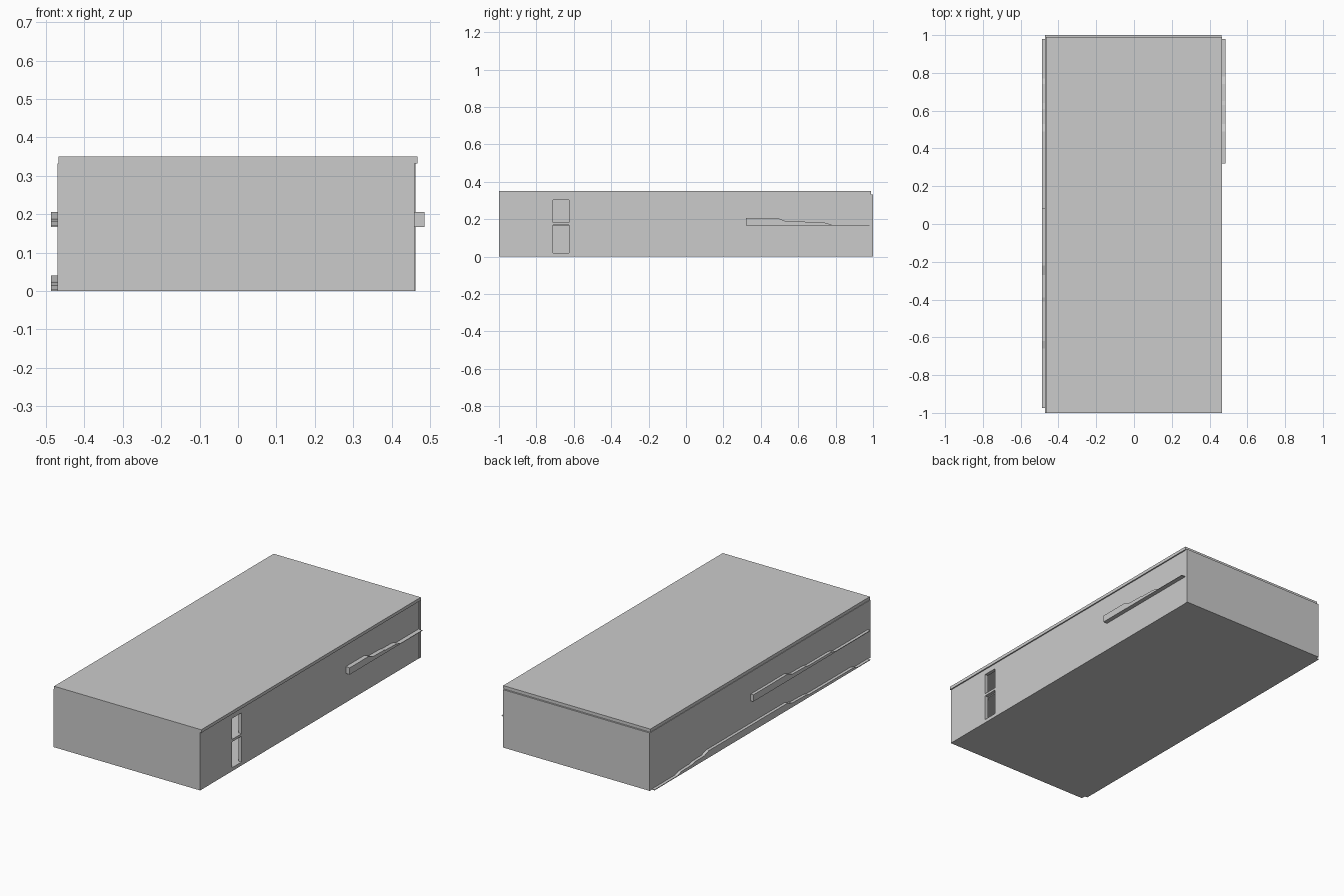
import bpy, bmesh

if "Cube" in bpy.data.objects:
    bpy.data.objects.remove(bpy.data.objects["Cube"])

T = 0.02  # wall thickness


def box(name, x0, x1, y0, y1, z0, z1):
    bm = bmesh.new()
    bmesh.ops.create_cube(bm, size=1)
    for v in bm.verts:
        v.co.x = x0 if v.co.x < 0 else x1
        v.co.y = y0 if v.co.y < 0 else y1
        v.co.z = z0 if v.co.z < 0 else z1
    return finish(name, bm)


def finish(name, bm):
    bmesh.ops.recalc_face_normals(bm, faces=bm.faces)
    me = bpy.data.meshes.new(name)
    bm.to_mesh(me)
    bm.free()
    ob = bpy.data.objects.new(name, me)
    bpy.context.collection.objects.link(ob)
    return ob


def ledge(name, x0, x1, profile):
    """Extrude a (y, z) outline along x."""
    bm = bmesh.new()
    face = bm.faces.new([bm.verts.new((x0, y, z)) for y, z in profile])
    ext = bmesh.ops.extrude_face_region(bm, geom=[face])
    for v in ext["geom"]:
        if isinstance(v, bmesh.types.BMVert):
            v.co.x = x1
    return finish(name, bm)


# Floor slabs and roof
box("ground_floor", -0.47, 0.46, -1, 0.985, 0, T)
box("upper_floor", -0.47 + T, 0.46 - T, -1 + T, 0.98, 0.163, 0.182)
box("roof", -0.467, 0.467, -1, 0.99, 0.332, 0.35)

# Outer walls
box("front_wall", -0.47, 0.46, -1, -1 + T, T, 0.332)
box("back_wall", -0.47, 0.462, 0.98, 1, 0, 0.332)
box("left_wall", -0.47, -0.47 + T, -1 + T, 0.98, T, 0.332)
right_wall = box("right_wall", 0.46 - T, 0.46, -1 + T, 0.98, T, 0.332)

# Two stacked openings in the right wall
for i, (z0, z1) in enumerate([(0.02, 0.168), (0.182, 0.302)]):
    cutter = box(f"opening_cutter_{i}", 0.40, 0.50, -0.71, -0.625, z0 - (0.005 if i == 0 else 0), z1)
    cutter.hide_render = True
    cutter.hide_viewport = True
    mod = right_wall.modifiers.new("opening", "BOOLEAN")
    mod.operation = "DIFFERENCE"
    mod.solver = "EXACT"
    mod.object = cutter

# Stepped ledge on the right side
ledge("right_ledge", 0.455, 0.485, [
    (0.32, 0.167), (0.32, 0.206), (0.49, 0.206), (0.53, 0.19), (0.63, 0.188),
    (0.65, 0.184), (0.74, 0.182), (0.78, 0.17), (0.98, 0.17), (0.98, 0.167)])

# Stepped ledges on the left side
ledge("left_upper_ledge", -0.487, -0.465, [
    (0.085, 0.167), (0.085, 0.206), (-0.22, 0.206), (-0.27, 0.19), (-0.39, 0.188),
    (-0.41, 0.183), (-0.62, 0.182), (-0.66, 0.171), (-0.975, 0.171), (-0.975, 0.167)])
ledge("left_lower_ledge", -0.487, -0.465, [
    (0.98, 0), (0.98, 0.004), (0.77, 0.004), (0.74, 0.015), (0.64, 0.018),
    (0.61, 0.024), (0.53, 0.026), (0.49, 0.04), (-0.22, 0.04), (-0.27, 0.025),
    (-0.39, 0.022), (-0.42, 0.016), (-0.82, 0.015), (-0.86, 0.004),
    (-0.975, 0.004), (-0.975, 0)])
